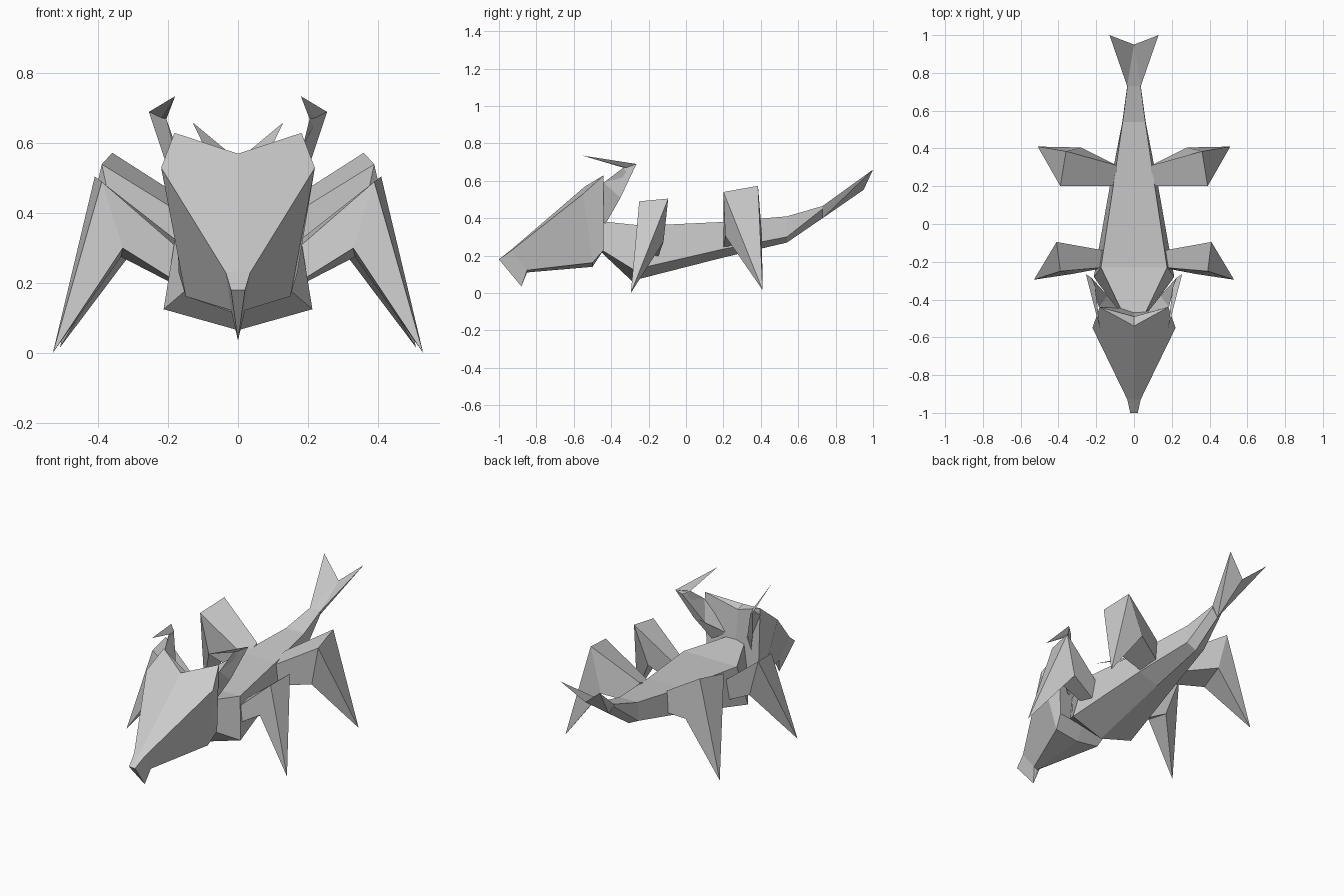
import bpy, bmesh
from mathutils import Vector

grey = bpy.data.materials.new("stone_grey")
grey.diffuse_color = (0.6, 0.6, 0.6, 1)


def mirrored(name, pts, faces):
    """Build the right half, mirror it across x = 0 and weld the middle."""
    bm = bmesh.new()
    for s in (1, -1):
        vs = [bm.verts.new((s * x, y, z)) for x, y, z in pts]
        for f in faces:
            bm.faces.new([vs[i] for i in (f if s == 1 else f[::-1])])
    bmesh.ops.remove_doubles(bm, verts=bm.verts, dist=0.0005)
    bmesh.ops.recalc_face_normals(bm, faces=bm.faces)
    me = bpy.data.meshes.new(name)
    bm.to_mesh(me)
    bm.free()
    me.materials.append(grey)
    ob = bpy.data.objects.new(name, me)
    bpy.context.collection.objects.link(ob)
    return ob


def loft(name, rings, tip):
    """Closed rings joined in order, capped at the start, ending in a point."""
    n = len(rings[0])
    pts = [p for r in rings for p in r] + [tip]
    faces = [tuple(range(n))[::-1]]
    for k in range(len(rings) - 1):
        for i in range(n):
            j = (i + 1) % n
            faces.append((k * n + i, k * n + j, k * n + n + j, k * n + n + i))
    b = (len(rings) - 1) * n
    faces += [(b + i, b + (i + 1) % n, len(pts) - 1) for i in range(n)]
    return mirrored(name, pts, faces)


# Body: top edge (y, x, z), lower edge (y, x, z), keel (y, z) per section
sections = [
    ((-0.47, 0.06, 0.385), (-0.45, 0.09, 0.23), (-0.45, 0.215)),
    ((-0.23, 0.175, 0.36), (-0.28, 0.213, 0.125), (-0.29, 0.065)),
    ((0.20, 0.11, 0.38), (0.20, 0.128, 0.235), (0.20, 0.19)),
    ((0.54, 0.06, 0.41), (0.54, 0.062, 0.30), (0.54, 0.27)),
    ((0.73, 0.035, 0.465), (0.73, 0.036, 0.45), (0.73, 0.40)),
]
pts, faces = [], []
for t, l, k in sections:
    pts += [(0, t[0], t[2]), (t[1], t[0], t[2]), (l[1], l[0], l[2]), (0, k[0], k[1])]
for s in range(len(sections) - 1):
    for i in range(3):
        a = s * 4 + i
        faces.append((a, a + 1, a + 5, a + 4))
faces += [(3, 2, 1, 0), (16, 17, 18, 19)]
mirrored("body", pts, faces)

# Forked tail fin
mirrored("tail_fin",
         [(0, 0.73, 0.465), (0.036, 0.73, 0.465), (0, 0.73, 0.40),
          (0.13, 1.0, 0.66), (0, 0.95, 0.552)],
         [(0, 1, 4), (1, 3, 4), (2, 4, 3), (2, 3, 1), (0, 2, 1)])

# Wedge head with a notched crest
mirrored("head", [
    (0, -1.0, 0.18), (0.02, -1.0, 0.18), (0.035, -0.93, 0.23),     # 0-2 snout
    (0, -0.93, 0.235), (0.22, -0.55, 0.53), (0.182, -0.44, 0.63),  # 3-5 brow, crest
    (0, -0.54, 0.57), (0.15, -0.50, 0.162), (0.02, -0.85, 0.122),  # 6-8 notch, jaw
    (0, -0.88, 0.035), (0, -0.49, 0.555), (0.17, -0.44, 0.23),     # 9-11 chin, rear
    (0, -0.45, 0.22), (0, -0.50, 0.14), (0, -0.85, 0.11),          # 12-14 underside
], [
    (0, 1, 2, 3), (3, 2, 4, 6), (4, 5, 6), (0, 9, 1), (1, 9, 8), (1, 8, 2),
    (2, 8, 7, 4), (4, 7, 11, 5), (6, 5, 10), (10, 5, 11, 12),
    (8, 14, 13, 7), (9, 14, 8), (7, 13, 12, 11),
])

# Folded horns sweeping back and then forward
loft("horns", [
    [(0.06, -0.48, 0.40), (0.13, -0.43, 0.37), (0.13, -0.46, 0.52)],
    [(0.14, -0.38, 0.48), (0.195, -0.35, 0.51), (0.185, -0.44, 0.59)],
    [(0.225, -0.285, 0.665), (0.255, -0.265, 0.69), (0.205, -0.335, 0.67)],
], (0.18, -0.555, 0.735))

# Legs: hip ring, knee ring, pointed foot
loft("front_legs", [
    [(0.16, -0.14, 0.31), (0.16, -0.23, 0.29), (0.17, -0.235, 0.20), (0.17, -0.15, 0.19)],
    [(0.41, -0.095, 0.505), (0.39, -0.25, 0.49), (0.33, -0.265, 0.30), (0.335, -0.12, 0.275)],
], (0.53, -0.295, 0.0))
loft("rear_legs", [
    [(0.09, 0.31, 0.40), (0.09, 0.20, 0.355), (0.10, 0.20, 0.24), (0.09, 0.31, 0.27)],
    [(0.36, 0.385, 0.573), (0.39, 0.20, 0.54), (0.34, 0.21, 0.305), (0.28, 0.405, 0.32)],
], (0.51, 0.41, 0.015))
